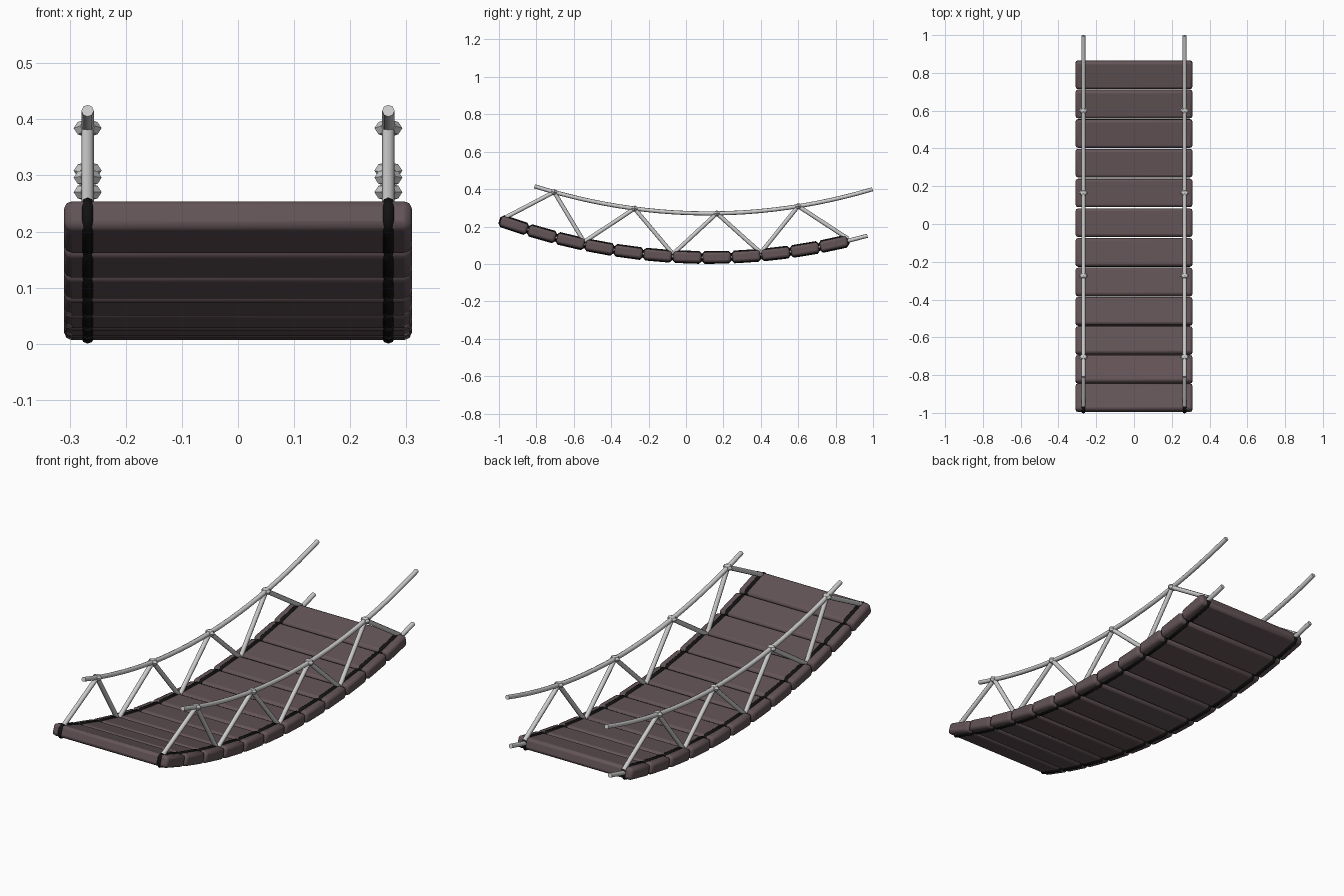
import bpy
from math import atan, cos, sin, sqrt

if "Cube" in bpy.data.objects:
    bpy.data.objects.remove(bpy.data.objects["Cube"])

ROPE_X, R = 0.268, 0.011


def deck(y):
    return 0.035 + 0.16 * (y - 0.12) ** 2


def rail(y):
    return 0.27 + 0.168 * (y - 0.12) ** 2


def slope(y, a):
    return atan(2 * a * (y - 0.12))


def material(name, rgb):
    m = bpy.data.materials.new(name)
    m.diffuse_color = (*rgb, 1)
    m.use_nodes = True
    m.node_tree.nodes["Principled BSDF"].inputs["Base Color"].default_value = m.diffuse_color
    return m


wood = material("dark_wood", (0.125, 0.088, 0.095))
black = material("black_binding", (0.006, 0.006, 0.006))


def tubes(name, paths, closed=False, mat=None):
    """Round ropes along (x, y, z) paths, joined as one object."""
    cu = bpy.data.curves.new(name, 'CURVE')
    cu.dimensions = '3D'
    cu.bevel_depth = R
    cu.bevel_resolution = 2
    cu.use_fill_caps = not closed
    for pts in paths:
        sp = cu.splines.new('POLY')
        sp.points.add(len(pts) - 1)
        for p, co in zip(sp.points, pts):
            p.co = (*co, 1)
        sp.use_cyclic_u = closed
    ob = bpy.data.objects.new(name, cu)
    bpy.context.collection.objects.link(ob)
    if mat:
        cu.materials.append(mat)
    return ob


def span(x, y0, y1, f, n=24):
    ys = [y0 + (y1 - y0) * i / n for i in range(n + 1)]
    return [(x, y, f(y)) for y in ys]


# plank centres, evenly spaced along the sagging deck
centres, y = [], -0.92
for i in range(12):
    centres.append(y)
    for k in range(10):
        y += 0.01577 / sqrt(1 + (0.32 * (y - 0.12)) ** 2)

# planks
for i, y in enumerate(centres):
    bpy.ops.mesh.primitive_cube_add(size=1, location=(0, y, deck(y)),
                                    rotation=(slope(y, 0.16), 0, 0))
    ob = bpy.context.object
    ob.name = f"plank_{i + 1}"
    ob.scale = (0.62, 0.15, 0.056)
    bpy.ops.object.transform_apply(location=False, rotation=False, scale=True)
    b = ob.modifiers.new("rounded_edges", 'BEVEL')
    b.width, b.segments = 0.014, 2
    ob.data.materials.append(wood)
    bpy.ops.object.shade_smooth_by_angle()

# bindings looped round each plank
profile = [(-0.072, -0.012), (-0.060, -0.024), (0.060, -0.024), (0.072, -0.012),
           (0.072, 0.012), (0.060, 0.024), (-0.060, 0.024), (-0.072, 0.012)]
loops = []
for x in (-ROPE_X, ROPE_X):
    for y in centres:
        t = slope(y, 0.16)
        loops.append([(x, y + u * cos(t) - v * sin(t), deck(y) + u * sin(t) + v * cos(t))
                      for u, v in profile])
tubes("plank_bindings", loops, True, black)

# hand ropes, deck ropes and zigzag side ropes
knots = (-0.705, -0.275, 0.165, 0.60)
feet = (-0.98, -0.545, -0.07, 0.40, 0.865)
for side, x in (("left", -ROPE_X), ("right", ROPE_X)):
    tubes(side + "_hand_rope", [span(x, -0.81, 0.997, rail)])
    tubes(side + "_deck_rope", [span(x, -0.97, 0.97, deck)])
    legs = []
    for i, k in enumerate(knots):
        for f in (feet[i], feet[i + 1]):
            legs.append([(x, f, deck(f) + 0.012), (x, k, rail(k))])
    tubes(side + "_zigzag_rope", legs)
    # knots on the hand rope
    for i, k in enumerate(knots):
        bpy.ops.mesh.primitive_uv_sphere_add(segments=6, ring_count=4, radius=1,
                                             location=(x, k, rail(k)),
                                             rotation=(slope(k, 0.168), 0, 0))
        ob = bpy.context.object
        ob.name = f"{side}_knot_{i + 1}"
        ob.scale = (0.025, 0.018, 0.016)
        # turn so a vertex points sideways
        for v in ob.data.vertices:
            v.co.x, v.co.y = v.co.y, -v.co.x
